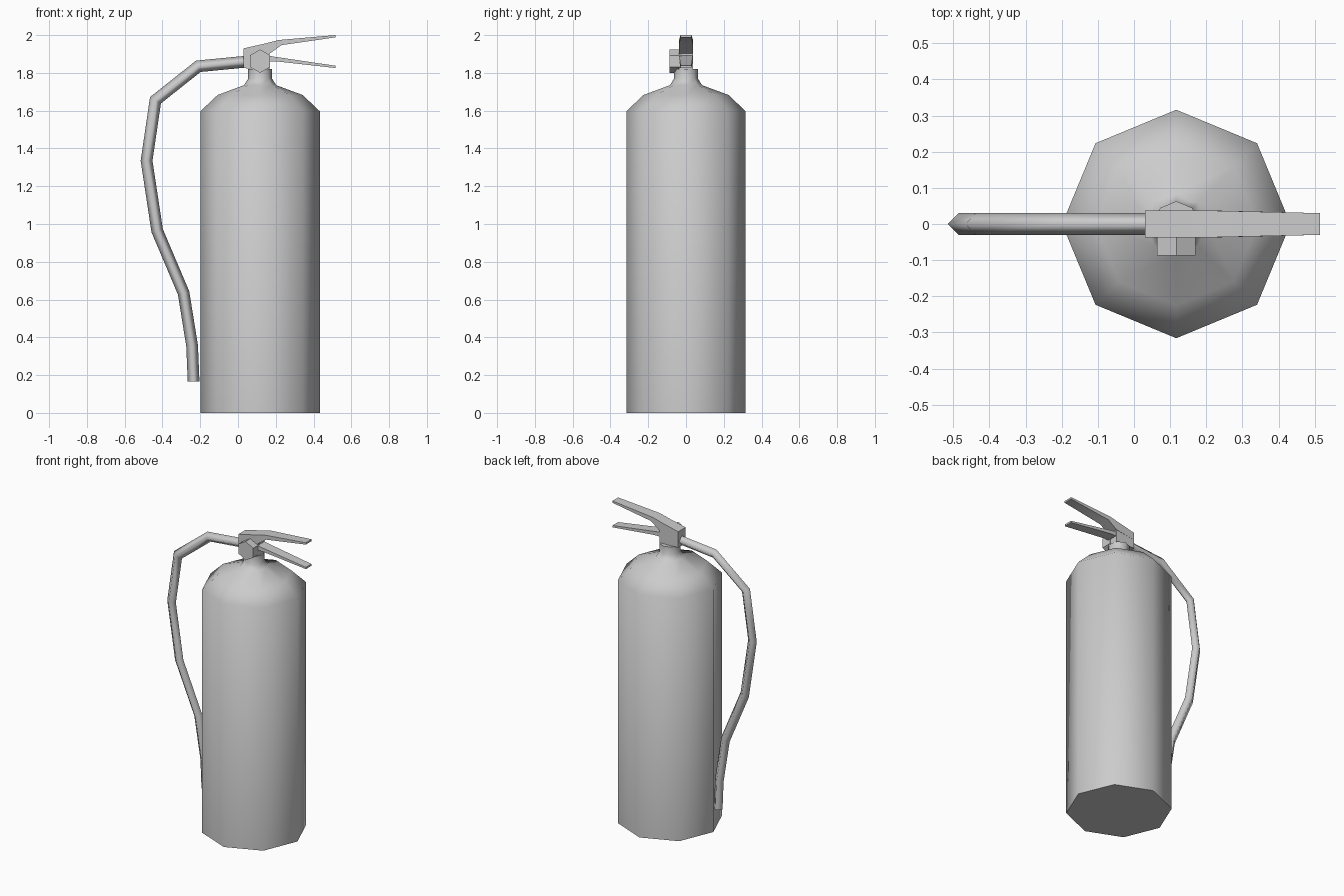
import bpy, bmesh, math
from mathutils import Vector

if "Cube" in bpy.data.objects:
    bpy.data.objects.remove(bpy.data.objects["Cube"])

CX = 0.117  # axis of the tank


def finish(name, bm, smooth_angle=None):
    bmesh.ops.recalc_face_normals(bm, faces=bm.faces)
    me = bpy.data.meshes.new(name)
    bm.to_mesh(me)
    bm.free()
    ob = bpy.data.objects.new(name, me)
    bpy.context.collection.objects.link(ob)
    if smooth_angle:
        bpy.ops.object.select_all(action='DESELECT')
        ob.select_set(True)
        bpy.context.view_layer.objects.active = ob
        bpy.ops.object.shade_smooth_by_angle(angle=math.radians(smooth_angle))
    return ob


def loft(bm, rings):
    """Bridge equal-sized rings of points and cap both ends; returns side faces."""
    vs = [[bm.verts.new(p) for p in r] for r in rings]
    n, sides = len(vs[0]), []
    for a, b in zip(vs, vs[1:]):
        for i in range(n):
            j = (i + 1) % n
            sides.append(bm.faces.new((a[i], a[j], b[j], b[i])))
    bm.faces.new(vs[0][::-1])
    bm.faces.new(vs[-1])
    return sides


def lathe(name, profile, sides):
    bm = bmesh.new()
    ang = [2 * math.pi * i / sides for i in range(sides)]
    loft(bm, [[(CX + r * math.cos(a), r * math.sin(a), z) for a in ang]
              for r, z in profile])
    return finish(name, bm, 50)


def strip(name, stations):
    """Lever or block from stations (x, z bottom, z top, half width)."""
    bm = bmesh.new()
    loft(bm, [[(xb, -w, b), (xb, w, b), (xt, w, t), (xt, -w, t)]
              for xb, b, xt, t, w in stations])
    return finish(name, bm, 30)


# Octagonal tank with stepped shoulder and neck
lathe("tank", [(0.316, 0), (0.316, 1.597), (0.225, 1.683), (0.085, 1.735),
               (0.063, 1.77), (0.063, 1.82)], 8)

# Valve block and the two squeeze levers: x/z bottom, x/z top, half width
strip("valve_block", [(0.03, 1.825, 0.03, 1.928, 0.038),
                      (0.168, 1.82, 0.168, 1.91, 0.036)])
strip("upper_lever", [(0.03, 1.88, 0.03, 1.93, 0.038),
                      (0.168, 1.902, 0.15, 1.957, 0.038),
                      (0.23, 1.947, 0.215, 1.974, 0.037),
                      (0.515, 1.988, 0.515, 2.0, 0.03)])
strip("lower_lever", [(0.15, 1.86, 0.15, 1.895, 0.035),
                      (0.21, 1.86, 0.19, 1.886, 0.035),
                      (0.515, 1.826, 0.515, 1.838, 0.029)])

# Hexagonal pressure gauge on the front
bm = bmesh.new()
hexa = [math.radians(30 + 60 * i) for i in range(6)]
loft(bm, [[(CX + 0.062 * math.cos(a), y, 1.862 + 0.062 * math.sin(a))
           for a in hexa] for y in (-0.087, -0.02)])
finish("gauge", bm)

# Hose: diamond section swept along a mitred path
path = [Vector((x, 0, z)) for x, z in (
    (0.05, 1.86), (-0.21, 1.835), (-0.437, 1.655), (-0.484, 1.335),
    (-0.428, 0.965), (-0.288, 0.635), (-0.243, 0.355), (-0.235, 0.165))]
Y, R, rings = Vector((0, 1, 0)), 0.031, []
for i, p in enumerate(path):
    d0 = (p - path[i - 1]).normalized() if i else (path[1] - p).normalized()
    d1 = (path[i + 1] - p).normalized() if i < len(path) - 1 else d0
    side = (d0 + d1).normalized().cross(Y)
    side *= R / side.dot(d0.cross(Y))
    if i == len(path) - 1:
        side = Vector((R if side.x > 0 else -R, 0, 0))
    rings.append([p + side, p + Y * R, p - side, p - Y * R])
bm = bmesh.new()
for f in loft(bm, rings):
    f.smooth = True
for e in bm.edges:
    if any(not f.smooth for f in e.link_faces):
        e.smooth = False
finish("hose", bm)
